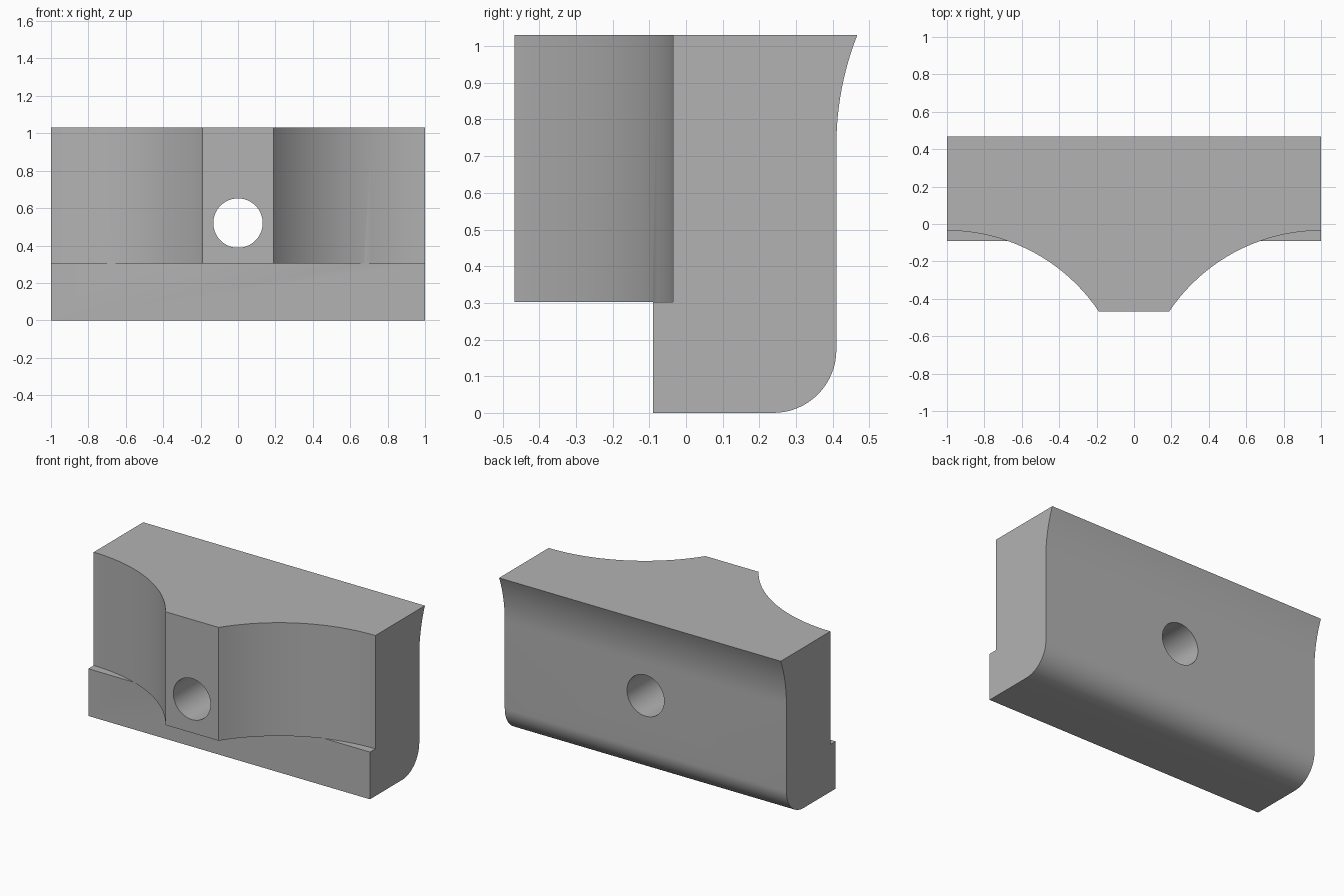
import bpy, bmesh, math
from mathutils import Matrix

cube = bpy.data.objects.get("Cube")
if cube:
    bpy.data.objects.remove(cube, do_unlink=True)

grey = bpy.data.materials.new("plain grey")
grey.use_nodes = True
colour = (0.45, 0.45, 0.45, 1)
grey.diffuse_color = colour
grey.node_tree.nodes["Principled BSDF"].inputs["Base Color"].default_value = colour


def add_object(name, bm):
    bmesh.ops.recalc_face_normals(bm, faces=bm.faces[:])
    mesh = bpy.data.meshes.new(name)
    bm.to_mesh(mesh)
    bm.free()
    mesh.materials.append(grey)
    obj = bpy.data.objects.new(name, mesh)
    bpy.context.collection.objects.link(obj)
    return obj


def arc(cy, cz, radius, start, end, steps):
    angles = [math.radians(start + (end - start) * i / steps) for i in range(steps + 1)]
    return [(cy + radius * math.cos(a), cz + radius * math.sin(a)) for a in angles]


def cylinder(name, radius, depth, matrix, segments):
    bm = bmesh.new()
    bmesh.ops.create_cone(bm, cap_ends=True, segments=segments, radius1=radius,
                          radius2=radius, depth=depth, matrix=matrix)
    return add_object(name, bm)


# Clamp block: side profile (y, z) swept along x
base_z, top_z = 0.303, 1.03
profile = [(-0.467, base_z), (-0.09, base_z), (-0.09, 0)]
profile += arc(0.238, 0.172, 0.172, -90, 0, 16)         # rounded lower back edge
profile += arc(1.228, 0.73, 0.818, 180, 158.5, 12)      # flared upper back lip
profile[-1] = (0.467, top_z)
profile.append((-0.467, top_z))

bm = bmesh.new()
side = bm.faces.new([bm.verts.new((-1, y, z)) for y, z in profile])
swept = bmesh.ops.extrude_face_region(bm, geom=[side])
bmesh.ops.translate(bm, vec=(2, 0, 0),
                    verts=[v for v in swept["geom"] if isinstance(v, bmesh.types.BMVert)])
block = add_object("clamp_block", bm)

# Cutters: two front scoops and the bolt hole
cutters = []
for label, sx in (("left", 1), ("right", -1)):
    place = Matrix.Translation((sx, -1.013, base_z + 0.5))
    cutters.append(cylinder(label + "_scoop_cutter", 0.978, 1, place, 128))
hole = Matrix.Translation((0, 0, 0.52)) @ Matrix.Rotation(math.pi / 2, 4, "X")
cutters.append(cylinder("bolt_hole_cutter", 0.132, 2, hole, 64))

bpy.context.view_layer.objects.active = block
block.select_set(True)
for cutter in cutters:
    mod = block.modifiers.new(cutter.name, "BOOLEAN")
    mod.operation = "DIFFERENCE"
    mod.solver = "EXACT"
    mod.object = cutter
    bpy.ops.object.modifier_apply(modifier=mod.name)
for cutter in cutters:
    bpy.data.objects.remove(cutter, do_unlink=True)

bpy.ops.object.shade_smooth_by_angle(angle=math.radians(25))
